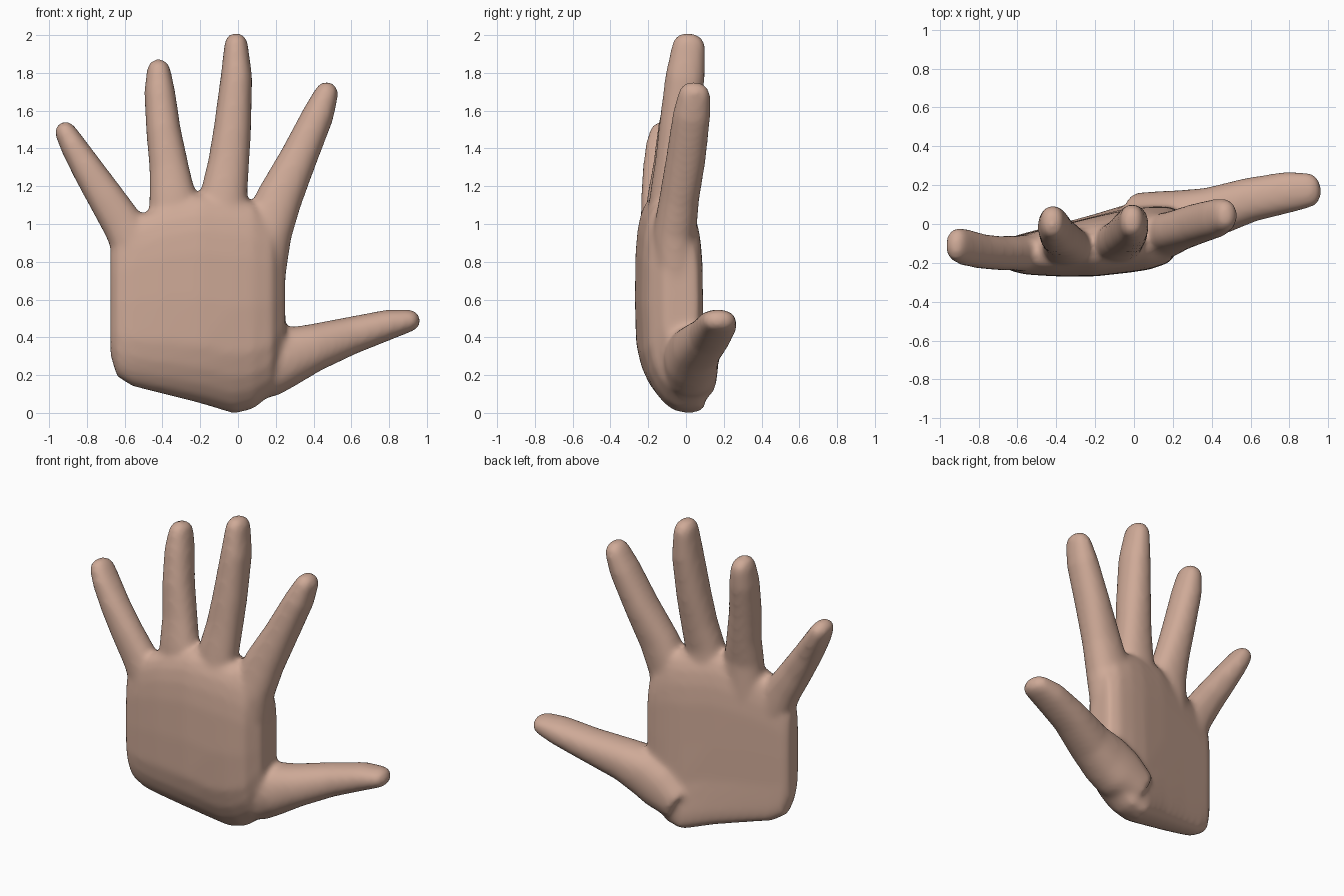
import bpy, bmesh, math
from mathutils import Vector

old = bpy.data.objects.get("Cube")
if old:
    bpy.data.objects.remove(old, do_unlink=True)

SIDES = 24
bm = bmesh.new()


def loft(rings):
    """Closed shell through a list of point rings."""
    loops = [[bm.verts.new(p) for p in ring] for ring in rings]
    faces = [bm.faces.new(loops[0]), bm.faces.new(loops[-1])]
    for a, b in zip(loops, loops[1:]):
        for i in range(SIDES):
            j = (i + 1) % SIDES
            faces.append(bm.faces.new((a[i], a[j], b[j], b[i])))
    bmesh.ops.recalc_face_normals(bm, faces=faces)


def soft(v, power):
    return math.copysign(abs(v) ** power, v)


def angles():
    return [2 * math.pi * i / SIDES for i in range(SIDES)]


def finger(path):
    """Tapered digit; path rows are x, y, z, half width, half depth."""
    pts = [Vector(p[:3]) for p in path]
    rings = []
    for i, (c, row) in enumerate(zip(pts, path)):
        along = (pts[min(i + 1, len(pts) - 1)] - pts[max(i - 1, 0)]).normalized()
        wide = Vector((0, 1, 0)).cross(along).normalized()
        deep = along.cross(wide)
        rings.append([c + wide * row[3] * soft(math.cos(t), 0.9)
                      + deep * row[4] * soft(math.sin(t), 0.9) for t in angles()])
    # rounded tip beyond the last ring
    for k in (0.5, 0.8, 0.96):
        s = math.sqrt(1 - k * k)
        rings.append([pts[-1] + (p - pts[-1]) * s + along * k * path[-1][3]
                      for p in rings[len(path) - 1]])
    loft(rings)


def palm(sections):
    """Palm slab; rows are x, bottom, top, front, back. The heel bends back."""
    rings = []
    for x, z0, z1, y0, y1 in sections:
        ring = []
        for t in angles():
            z = (z0 + z1) / 2 + (z1 - z0) / 2 * soft(math.cos(t), 0.6)
            y = (y0 + y1) / 2 + (y1 - y0) / 2 * soft(math.sin(t), 0.65)
            ring.append((x, y + 0.5 * max(0, 0.45 - z) ** 2, z))
        rings.append(ring)
    loft(rings)


palm([(-0.675, 0.3, 0.88, -0.2, -0.1),
      (-0.64, 0.19, 0.96, -0.24, -0.07),
      (-0.56, 0.14, 1.03, -0.26, -0.05),
      (-0.4, 0.1, 1.1, -0.27, -0.01),
      (-0.2, 0.05, 1.16, -0.27, 0.04),
      (-0.02, -0.005, 1.14, -0.25, 0.08),
      (0.08, 0.02, 1.12, -0.235, 0.09),
      (0.18, 0.1, 1.04, -0.2, 0.09),
      (0.25, 0.3, 0.9, -0.11, 0.06)])

# little finger
finger([(-0.5, -0.15, 0.8, 0.13, 0.1), (-0.61, -0.15, 1.0, 0.11, 0.09),
        (-0.7, -0.15, 1.14, 0.098, 0.088), (-0.79, -0.14, 1.28, 0.085, 0.09),
        (-0.87, -0.12, 1.41, 0.07, 0.095), (-0.912, -0.105, 1.485, 0.058, 0.088)])
# ring finger
finger([(-0.34, -0.12, 0.9, 0.14, 0.11), (-0.345, -0.11, 1.14, 0.125, 0.095),
        (-0.365, -0.08, 1.3, 0.105, 0.095), (-0.395, -0.05, 1.5, 0.092, 0.1),
        (-0.415, -0.01, 1.7, 0.082, 0.1), (-0.42, 0.01, 1.81, 0.064, 0.088)])
# middle finger
finger([(-0.09, -0.1, 0.9, 0.14, 0.12), (-0.075, -0.09, 1.16, 0.125, 0.1),
        (-0.05, -0.065, 1.32, 0.11, 0.1), (-0.03, -0.04, 1.5, 0.1, 0.105),
        (-0.008, -0.005, 1.78, 0.084, 0.105), (-0.01, 0.015, 1.95, 0.063, 0.088)])
# index finger
finger([(0.11, -0.05, 0.65, 0.13, 0.12), (0.145, -0.06, 0.95, 0.14, 0.115),
        (0.22, -0.035, 1.14, 0.122, 0.105), (0.32, 0.0, 1.35, 0.1, 0.105),
        (0.425, 0.03, 1.58, 0.084, 0.1), (0.468, 0.045, 1.69, 0.064, 0.085)])
# thumb with its mound
finger([(0.0, 0.03, 0.16, 0.12, 0.13), (0.14, 0.025, 0.24, 0.165, 0.145),
        (0.25, 0.03, 0.295, 0.16, 0.145), (0.4, 0.06, 0.345, 0.127, 0.13),
        (0.6, 0.125, 0.41, 0.1, 0.115), (0.8, 0.165, 0.468, 0.08, 0.107),
        (0.905, 0.175, 0.488, 0.06, 0.09)])

mesh = bpy.data.meshes.new("hand")
bm.to_mesh(mesh)
bm.free()
hand = bpy.data.objects.new("hand", mesh)
bpy.context.collection.objects.link(hand)

skin = bpy.data.materials.new("skin")
skin.use_nodes = True
color = (0.62, 0.4, 0.31, 1)
skin.diffuse_color = color
skin.node_tree.nodes["Principled BSDF"].inputs["Base Color"].default_value = color
mesh.materials.append(skin)

# fuse palm and digits into one skin, then blend the webs between them
fuse = hand.modifiers.new("fuse", "REMESH")
fuse.mode = "VOXEL"
fuse.voxel_size = 0.016
fuse.use_smooth_shade = True
blend = hand.modifiers.new("blend", "SMOOTH")
blend.factor = 0.5
blend.iterations = 14
